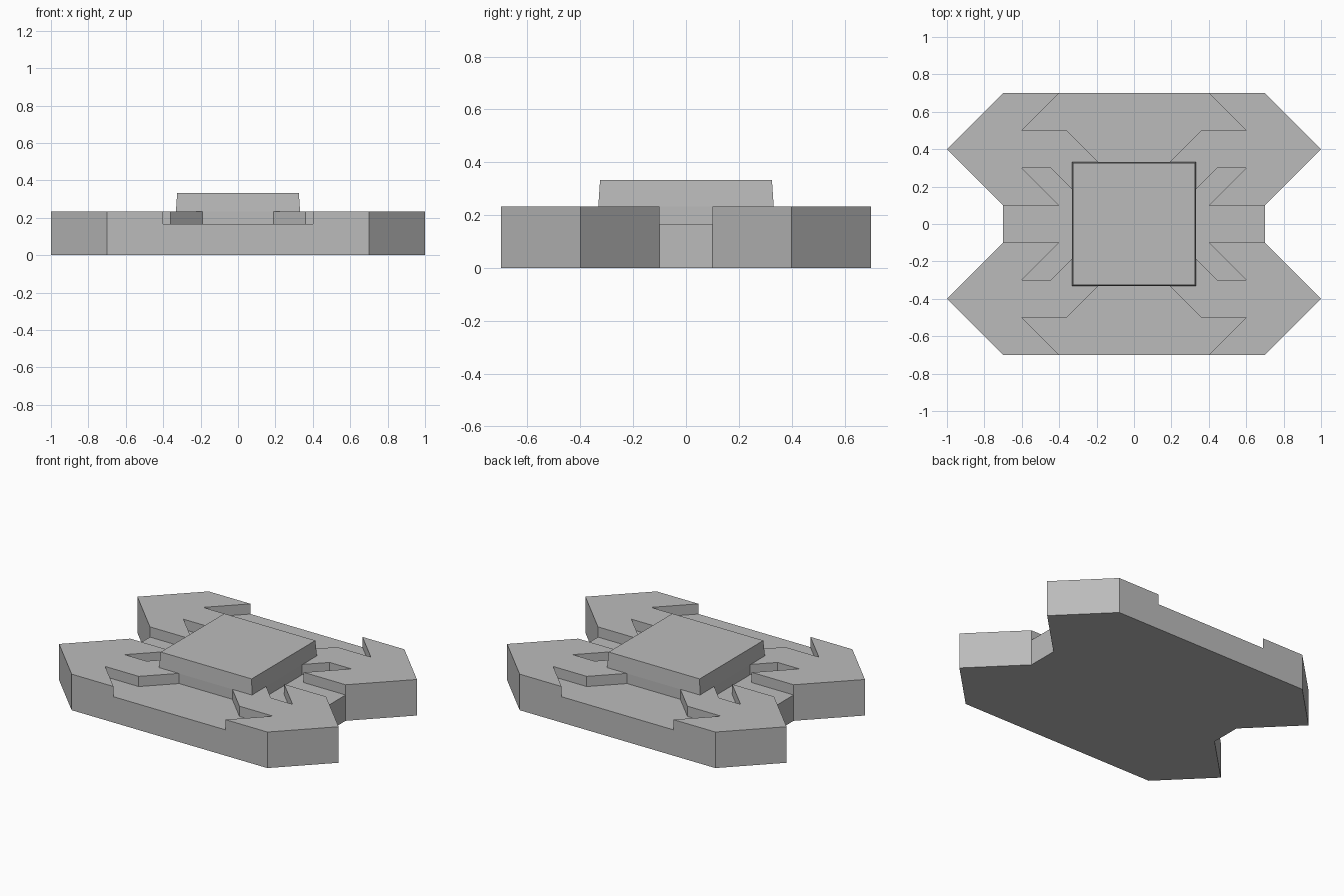
import bpy
import bmesh

cube = bpy.data.objects.get("Cube")
if cube:
    bpy.data.objects.remove(cube, do_unlink=True)

FLOOR, DECK, TOP = 0.167, 0.233, 0.333

grey = bpy.data.materials.new("plain grey")
grey.use_nodes = True
grey.diffuse_color = (0.5, 0.5, 0.5, 1)
grey.node_tree.nodes["Principled BSDF"].inputs["Base Color"].default_value = (0.5, 0.5, 0.5, 1)


def prism(name, outline, low, high, top_scale=1.0):
    """Extrude a flat outline from low to high, optionally narrowing it."""
    bm = bmesh.new()
    base = bm.faces.new([bm.verts.new((x, y, low)) for x, y in outline])
    top = bmesh.ops.extrude_face_region(bm, geom=[base], use_keep_orig=True)
    for v in [g for g in top["geom"] if isinstance(g, bmesh.types.BMVert)]:
        v.co = (v.co.x * top_scale, v.co.y * top_scale, high)
    bmesh.ops.recalc_face_normals(bm, faces=bm.faces)
    mesh = bpy.data.meshes.new(name)
    bm.to_mesh(mesh)
    bm.free()
    mesh.materials.append(grey)
    obj = bpy.data.objects.new(name, mesh)
    bpy.context.collection.objects.link(obj)
    return obj


def mirrored(points, sx, sy):
    """Close an outline by adding its reflection in reverse order."""
    return points + [(x * sx, y * sy) for x, y in reversed(points)]


# Slab with four pointed corners
quarter = [(0.7, 0.1), (1.0, 0.4), (0.7, 0.7)]
slab = prism("base_slab", mirrored(mirrored(quarter, -1, 1), 1, -1), 0, DECK)

# Sunken areas that leave four arrows standing on the deck
end_half = [(0.3, 0.8), (0.6, 0.5), (0.36, 0.5), (0.19, 0.33)]
side_half = [(0.8, 0.1), (0.4, 0.1), (0.6, 0.3), (0.445, 0.3), (0.33, 0.185)]
recesses = {
    "back": mirrored(end_half, -1, 1),
    "front": mirrored([(x, -y) for x, y in end_half], -1, 1),
    "left": mirrored(side_half, 1, -1),
    "right": mirrored([(-x, y) for x, y in side_half], 1, -1),
}
for side, outline in recesses.items():
    cutter = prism(side + "_recess_cutter", outline, FLOOR, DECK + 0.1)
    cutter.hide_render = True
    cutter.hide_set(True)
    cut = slab.modifiers.new(side + "_recess", "BOOLEAN")
    cut.operation = "DIFFERENCE"
    cut.solver = "EXACT"
    cut.object = cutter

# Raised centre block with slightly leaning sides
h = 0.332
prism("centre_block", [(-h, -h), (h, -h), (h, h), (-h, h)], DECK, TOP, 0.98)
